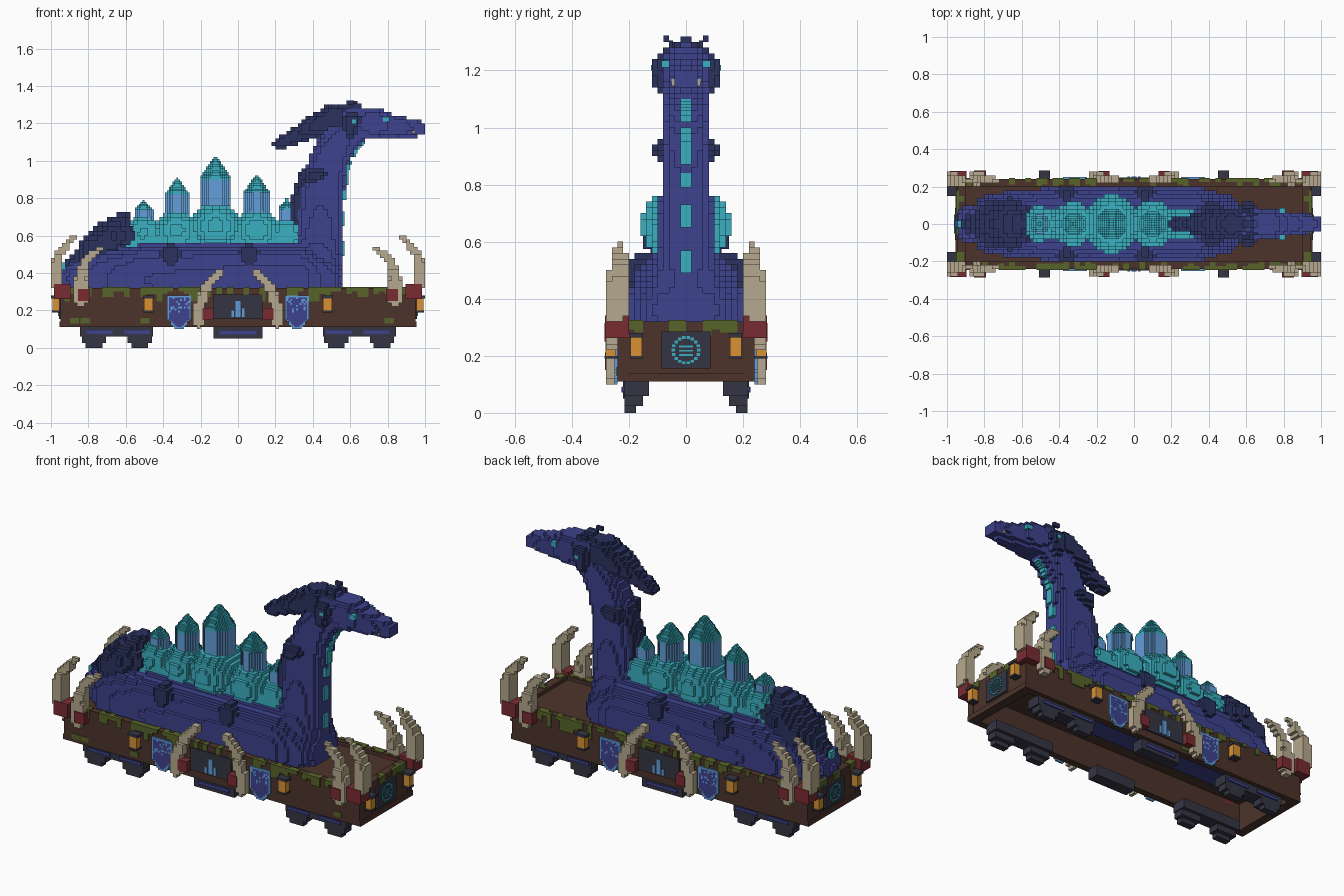
import bpy, bmesh, math, random
from mathutils import Vector

random.seed(7)
if "Cube" in bpy.data.objects:
    bpy.data.objects.remove(bpy.data.objects["Cube"])


def material(name, code):
    rgb = [int(code[i:i + 2], 16) / 255 for i in (0, 2, 4)]
    lin = [c / 12.92 if c < .04 else ((c + .055) / 1.055) ** 2.4 for c in rgb] + [1]
    m = bpy.data.materials.new(name)
    m.use_nodes = True
    m.diffuse_color = lin
    m.node_tree.nodes["Principled BSDF"].inputs["Base Color"].default_value = lin
    return m


indigo = material("indigo scales", "3d428c")
navy = material("dark navy hair", "2a325f")
teal = material("teal crystal", "3ab0c0")
azure = material("light blue crystal", "649fda")
brown = material("brown timber", "4c342b")
moss = material("green moss", "57642a")
bone = material("bone", "b6a98e")
red = material("red binding", "7a2c32")
iron = material("charcoal iron", "353544")
amber = material("amber glow", "d89234")


def finish(name, bm, mats):
    mesh = bpy.data.meshes.new(name)
    bm.to_mesh(mesh)
    bm.free()
    for m in mats:
        mesh.materials.append(m)
    ob = bpy.data.objects.new(name, mesh)
    bpy.context.scene.collection.objects.link(ob)
    return ob


def blocks(name, mat, parts, mx=False, my=False):
    """Axis-aligned blocks given as x, y, z ranges, optionally mirrored."""
    bm = bmesh.new()
    for sx in ((1, -1) if mx else (1,)):
        for sy in ((1, -1) if my else (1,)):
            for x0, x1, y0, y1, z0, z1 in parts:
                made = bmesh.ops.create_cube(bm, size=1)["verts"]
                for v in made:
                    v.co = Vector((sx * (x0 + x1) / 2 + v.co.x * (x1 - x0),
                                   sy * (y0 + y1) / 2 + v.co.y * (y1 - y0),
                                   (z0 + z1) / 2 + v.co.z * (z1 - z0)))
    return finish(name, bm, [mat])


def voxels(name, mats, inside, lo, hi, s=.02):
    """Fill a solid with little cubes and keep only the outer faces."""
    spans = [range(round(a / s), round(b / s)) for a, b in zip(lo, hi)]
    cells = {(i, j, k) for i in spans[0] for j in spans[1] for k in spans[2]
             if inside((i + .5) * s, (j + .5) * s, (k + .5) * s)}
    bm, verts = bmesh.new(), {}
    for cell in sorted(cells):
        for a in range(3):
            for d in (0, 1):
                near = list(cell)
                near[a] += 1 if d else -1
                if tuple(near) in cells:
                    continue
                loop = []
                for p, q in ((0, 0), (1, 0), (1, 1), (0, 1)):
                    c = list(cell)
                    c[a] += d
                    c[(a + 1) % 3] += p
                    c[(a + 2) % 3] += q
                    c = tuple(c)
                    if c not in verts:
                        verts[c] = bm.verts.new([n * s for n in c])
                    loop.append(verts[c])
                bm.faces.new(loop if d else loop[::-1])
    return finish(name, bm, mats)


def chain(pts, y0=0, p=2, mx=False, lean=0):
    """Tapered tube test; points are x, z, radius, half width in y."""
    def inside(x, y, z):
        x = abs(x) if mx else x
        y = abs(abs(y) - y0 + lean * z)
        for a, b in zip(pts, pts[1:]):
            dx, dz = b[0] - a[0], b[1] - a[1]
            t = ((x - a[0]) * dx + (z - a[1]) * dz) / (dx * dx + dz * dz + 1e-9)
            t = min(1, max(0, t))
            r, w = (a[i] + (b[i] - a[i]) * t for i in (2, 3))
            d = math.hypot(x - a[0] - dx * t, z - a[1] - dz * t)
            if (d / r) ** p + (y / w) ** p < 1:
                return True
        return False
    return inside


def any_of(tests):
    return lambda x, y, z: any(t(x, y, z) for t in tests)


def blob(x, z, r, w, y0=0, p=2):
    return chain([(x, z, r, w)] * 2, y0, p)


# Wagon
blocks("wagon_sides", brown, [(-.95, .95, .2, .24, .11, .32)], my=True)
blocks("wagon_ends", brown, [(.9, .947, -.2, .2, .11, .32)], mx=True)
blocks("wagon_deck", brown, [(-.9, .9, -.2, .2, .27, .3)])
blocks("end_sills", brown, [(.947, .955, -.24, .24, .11, .14)], mx=True)

# Moss hanging over the rim
rim, wall, end = [], [], []
for i in range(-32, 32):
    x = i * .029
    for s in (-1, 1):
        if random.random() < .52:
            ys = sorted((s * random.choice((.203, .21, .225)), s * .246))
            drop = random.choice((.02, .035, .05, .075))
            rim.append((x, x + .03, *ys, .322 - drop, .325))
        if random.random() < .05:
            ys = sorted((s * .24, s * .244))
            wall.append((x, x + .05, *ys, .13, .16))
for j in range(-8, 8):
    if random.random() < .75:
        end.append((random.choice((.91, .935)), .952, j * .03, j * .03 + .03,
                    .322 - random.choice((.03, .04, .05)), .325))
blocks("rim_moss", moss, rim)
blocks("wall_moss", moss, wall)
blocks("end_moss", moss, end, mx=True)

# Running gear
gear = [(.455, .845, .13, .215, .06, .115), (-.13, .13, .15, .22, .05, .112)]
for x in (.525, .77):
    gear += [(x - .065, x + .065, .15, .215, .025, .07),
             (x - .045, x + .045, .175, .215, 0, .03)]
blocks("bogies", iron, gear, mx=True, my=True)
blocks("bogie_stripes", indigo,
       [(x - .07, x + .07, .215, .222, .075, .092) for x in (.54, .74)]
       + [(-.1, .1, .22, .226, .072, .09)], mx=True, my=True)

# Iron panels with a crystal emblem and end rings
blocks("side_panels", iron, [(-.13, .13, .24, .249, .155, .285)], my=True)
blocks("crystal_emblems", azure,
       [(-.013, .013, .249, .254, .165, .25),
        (-.036, -.022, .249, .254, .165, .2), (.022, .036, .249, .254, .165, .21)], my=True)
blocks("end_panels", iron, [(.947, .958, -.085, .085, .155, .285)], mx=True)
ring = []
for i in range(18):
    y = .045 * math.cos(i * math.tau / 18)
    z = .22 + .045 * math.sin(i * math.tau / 18)
    ring.append((.958, .963, y - .006, y + .006, z - .005, z + .005))
ring += [(.958, .963, -.025, .025, z, z + .006) for z in (.2, .215, .23)]
blocks("end_rings", teal, ring, mx=True)


# Heraldic shields
def shield(grow):
    def inside(x, y, z):
        w = .07 - max(0, .16 - z) * .85 - grow
        return abs(abs(x) - .315) < w and .1 + grow < z < .285 - grow
    return inside


field = shield(.013)
for lo, label in ((-.25, "front"), (.24, "back")):
    ob = voxels(label + "_shields", [azure, indigo], shield(0),
                (-.4, lo, .09), (.4, lo + .01, .3), .01)
    for f in ob.data.polygons:
        speckled = f.center.z > .19 and random.random() < .22
        if field(*f.center) and not speckled:
            f.material_index = 1

# Lanterns
blocks("lantern_glow", amber, [(.455, .502, .245, .283, .2, .265),
                               (.955, .992, .155, .195, .2, .265)], mx=True, my=True)
blocks("lantern_caps", iron, [(.448, .509, .24, .285, .265, .28),
                              (.95, 1, .15, .2, .265, .28),
                              (.453, .504, .24, .285, .19, .2),
                              (.95, .994, .153, .197, .19, .2)], mx=True, my=True)

# Tusks along the wagon sides, leaning inward
tusks = [
    [(.215, .14, .032, .025), (.2, .24, .03, .025), (.17, .33, .026, .02), (.1, .4, .016, .02)],
    [(.968, .355, .034, .042), (.97, .4, .034, .042), (.96, .5, .026, .034),
     (.88, .59, .016, .015)],
    [(.84, .25, .034, .03), (.84, .38, .03, .035), (.82, .46, .025, .025), (.74, .53, .016, .015)],
]
voxels("tusks", [bone], any_of([chain(t, .268, 6, True, .065) for t in tusks]),
       (-1, -.28, .1), (1, .28, .62))
blocks("tusk_bindings", red, [(.13, .19, .22, .284, .15, .212),
                              (.895, .985, .2, .284, .262, .342),
                              (.79, .855, .2, .286, .25, .315)], mx=True, my=True)

# Serpent body and keel
trunk = [(-.92, .36, .04, .03), (-.85, .37, .1, .1), (-.7, .36, .17, .17),
         (-.5, .36, .2, .19), (.3, .36, .205, .197), (.42, .36, .15, .17)]
voxels("body", [indigo], chain(trunk, p=2.8), (-.96, -.2, .28), (.6, .2, .6))
blocks("keel", indigo, [(-.75, .5, -.08, .08, .23, .28)])

# Neck with raised throat bands
neck = chain([(.42, .4, .13, .15), (.435, .6, .125, .1), (.445, .8, .12, .087),
              (.485, 1, .105, .085), (.55, 1.12, .1, .075), (.64, 1.19, .085, .07)], p=2.6)
bands = [(.48, .57), (.65, .73), (.79, 1), (1.02, 1.1)]
voxels("neck", [indigo], neck, (.2, -.18, .3), (.8, .18, 1.3))
voxels("throat_bands", [teal],
       lambda x, y, z: neck(x - .01, y, z + .01) and any(a < z < b for a, b in bands),
       (.5, -.02, .4), (.7, .02, 1.12), .01)

# Head
voxels("head", [indigo], chain(
    [(.6, 1.21, .085, .065), (.73, 1.2, .085, .085), (.83, 1.185, .06, .065),
     (.97, 1.17, .04, .045)], p=2.6), (.5, -.12, 1.08), (.99, .12, 1.32))
blocks("eyes", teal, [(.775, .81, .06, .085, 1.21, 1.235),
                      (.61, .63, .1, .122, 1.2, 1.22)], my=True)
blocks("fangs", bone, [(.93, .945, .035, .05, 1.145, 1.17)], my=True)
blocks("brow_horns", navy, [(.6, .66, .045, .06, 1.27, 1.305),
                            (.58, .62, .06, .078, 1.3, 1.322)], my=True)

# Mane, side fins and tail hair
hair = [chain([(.22, 1.09, .035, .035), (.32, 1.14, .045, .05), (.42, 1.19, .065, .08),
               (.52, 1.23, .08, .09), (.62, 1.26, .055, .045)]),
        chain([(.6, 1.14, .03, .02), (.61, 1.21, .045, .025)], .092),
        chain([(.32, .7, .045, .06), (.335, .8, .05, .06), (.38, .92, .055, .05)])]
voxels("mane", [navy], any_of(hair), (.15, -.12, .6), (.75, .12, 1.32))
tufts = [blob(-.36, .495, .06, .046, .155, 3), blob(.06, .495, .06, .046, .155, 3),
         chain([(.39, .92, .04, .04), (.44, .925, .035, .04)], .075)]
voxels("side_tufts", [navy], any_of(tufts), (-.5, -.24, .4), (.5, .24, 1))
tail = [chain([(-.87, .45, .05, .05), (-.76, .53, .085, .13), (-.66, .6, .1, .14),
               (-.58, .6, .07, .1)]), blob(-.62, .67, .06, .07), blob(-.72, .62, .05, .07)]
voxels("tail_hair", [navy], any_of(tail), (-.98, -.18, .4), (-.48, .18, .78), .025)
blocks("tail_tip", teal, [(-.945, -.9, -.02, .02, .41, .455)])

# Crystals rising from a teal crust
crust = [chain([(-.57, .57, .055, .09), (.28, .57, .06, .08)])]
for n, (x, w, top, tip) in enumerate([(-.505, .05, .735, .79), (-.325, .062, .82, .91),
                                      (-.12, .084, .9, 1.03), (.1, .066, .83, .93),
                                      (.26, .045, .735, .8)]):
    r = .04 + w * 1.1
    crust.append(blob(x, .555 + w * 1.15, r, w * 1.85, p=2.2))

    def octagon(px, py, x=x):
        px, py = abs(px - x), abs(py)
        return max(px, py, (px + py) * .74)

    def column(px, py, pz, w=w):
        return octagon(px, py) < w

    def point(px, py, pz, w=w, top=top, tip=tip):
        return octagon(px, py) < w * (tip - pz) / (tip - top) + .004

    voxels(f"crystal_column_{n}", [azure], column, (x - .1, -.1, .6), (x + .1, .1, top), .01)
    voxels(f"crystal_point_{n}", [teal], point, (x - .1, -.1, top), (x + .1, .1, tip), .01)
voxels("crystal_crust", [teal], any_of(crust), (-.66, -.18, .5), (.38, .18, .84))
